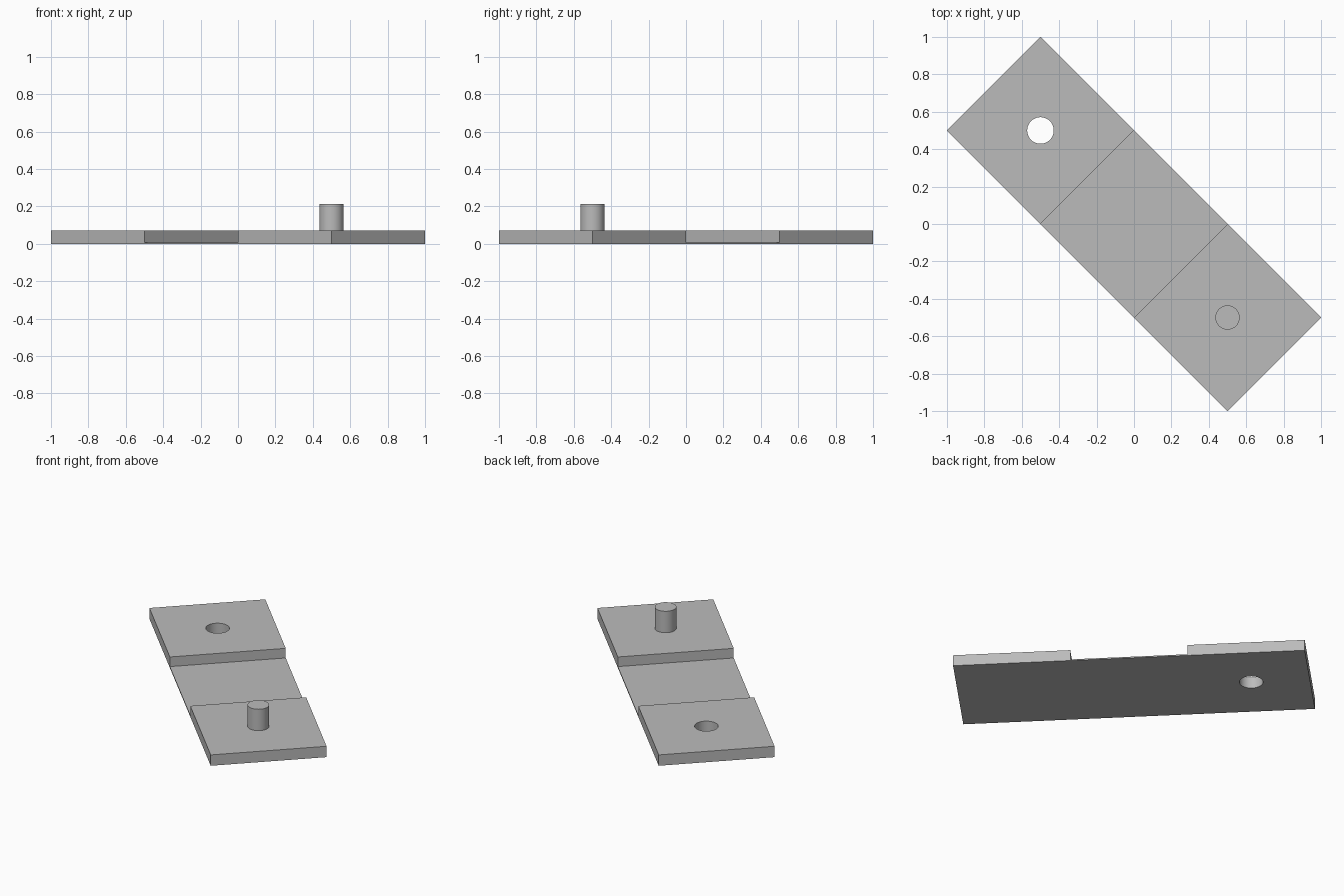
import bpy, bmesh
from math import radians, sqrt
from mathutils import Matrix

cube = bpy.data.objects.get("Cube")
if cube:
    bpy.data.objects.remove(cube, do_unlink=True)

S = sqrt(0.5)          # side of one square plate
THICK = 0.072          # plate thickness
WEB = 0.008            # thin flexible hinge
PIN_TOP = 0.214
TURN = Matrix.Rotation(radians(-45), 4, "Z")

grey = bpy.data.materials.new("light grey plastic")
grey.use_nodes = True
colour = (0.5, 0.5, 0.5, 1)
grey.diffuse_color = colour
grey.node_tree.nodes["Principled BSDF"].inputs["Base Color"].default_value = colour


def add_object(name, bm):
    bmesh.ops.recalc_face_normals(bm, faces=bm.faces)
    bm.transform(TURN)
    mesh = bpy.data.meshes.new(name)
    bm.to_mesh(mesh)
    bm.free()
    mesh.materials.append(grey)
    ob = bpy.data.objects.new(name, mesh)
    bpy.context.collection.objects.link(ob)
    return ob


def cylinder(name, x, radius, z0, z1):
    bm = bmesh.new()
    place = Matrix.Translation((x, 0, (z0 + z1) / 2))
    bmesh.ops.create_cone(bm, cap_ends=True, segments=64, radius1=radius,
                          radius2=radius, depth=z1 - z0, matrix=place)
    return add_object(name, bm)


def activate(ob):
    bpy.ops.object.select_all(action="DESELECT")
    ob.select_set(True)
    bpy.context.view_layer.objects.active = ob


# Strip: two thick plates joined by a thin hinge, extruded from its side profile
end, fold = 1.5 * S, 0.5 * S
profile = [(-end, 0), (end, 0), (end, THICK), (fold, THICK), (fold, WEB),
           (-fold, WEB), (-fold, THICK), (-end, THICK)]
bm = bmesh.new()
side = bm.faces.new([bm.verts.new((x, -S / 2, z)) for x, z in profile])
out = bmesh.ops.extrude_face_region(bm, geom=[side])
bmesh.ops.translate(bm, vec=(0, S, 0),
                    verts=[g for g in out["geom"] if isinstance(g, bmesh.types.BMVert)])
strip = add_object("hinged_strip", bm)

# Round socket through the far plate
cutter = cylinder("hole_cutter", -S, 0.071, -0.1, 0.2)
cutter.hide_render = True
cut = strip.modifiers.new("hole", "BOOLEAN")
cut.operation = "DIFFERENCE"
cut.solver = "EXACT"
cut.object = cutter
activate(strip)
bpy.ops.object.modifier_apply(modifier=cut.name)
bpy.data.objects.remove(cutter, do_unlink=True)

# Pin standing on the near plate
pin = cylinder("pin", S, 0.065, THICK - 0.01, PIN_TOP)

for ob in (strip, pin):
    activate(ob)
    bpy.ops.object.shade_smooth_by_angle(angle=radians(30))
